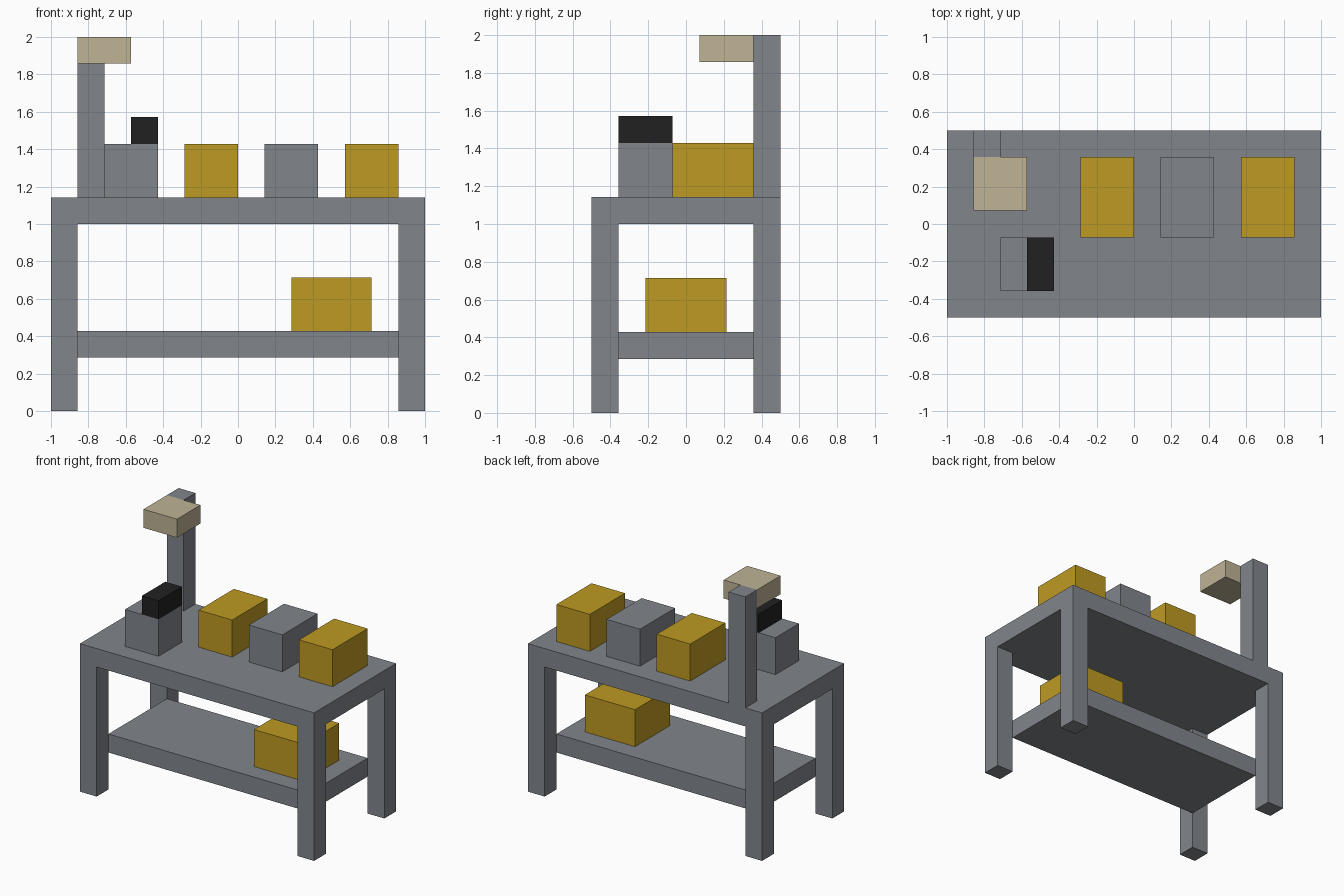
import bpy
import bmesh

cube = bpy.data.objects.get("Cube")
if cube:
    bpy.data.objects.remove(cube, do_unlink=True)

U = 1 / 7  # block size: the whole bench sits on this grid


def material(name, rgb):
    """Make a flat material from an sRGB 0-255 colour."""
    def linear(c):
        c /= 255
        return c / 12.92 if c <= 0.04045 else ((c + 0.055) / 1.055) ** 2.4
    colour = (*[linear(c) for c in rgb], 1)
    mat = bpy.data.materials.new(name)
    mat.use_nodes = True
    mat.diffuse_color = colour
    bsdf = mat.node_tree.nodes["Principled BSDF"]
    bsdf.inputs["Base Color"].default_value = colour
    bsdf.inputs["Roughness"].default_value = 0.8
    return mat


def box(name, x, y, z, mat):
    """Add a box spanning the given (low, high) ranges in blocks."""
    mesh = bpy.data.meshes.new(name)
    bm = bmesh.new()
    bmesh.ops.create_cube(bm, size=1)
    for v in bm.verts:
        v.co = [U * (r[0] if c < 0 else r[1]) for c, r in zip(v.co, (x, y, z))]
    bm.to_mesh(mesh)
    bm.free()
    mesh.materials.append(mat)
    obj = bpy.data.objects.new(name, mesh)
    bpy.context.collection.objects.link(obj)
    return obj


grey = material("steel grey", (129, 134, 140))
yellow = material("mustard yellow", (190, 154, 34))
tan = material("pale tan", (191, 179, 149))
black = material("black", (33, 33, 33))

# Bench: top, lower shelf and four legs
box("bench_top", (-7, 7), (-3.5, 3.5), (7, 8), grey)
box("lower_shelf", (-6, 6), (-2.5, 2.5), (2, 3), grey)
for side, x in (("right", (-7, -6)), ("left", (6, 7))):
    for end, y in (("front", (-3.5, -2.5)), ("back", (2.5, 3.5))):
        box(f"{end}_{side}_leg", x, y, (0, 7), grey)

# Lamp on its post
box("lamp_post", (-6, -5), (2.5, 3.5), (8, 14), grey)
box("lamp_head", (-6, -4), (0.5, 2.5), (13, 14), tan)

# Vise with its black jaw
box("vise_base", (-5, -3), (-2.5, -0.5), (8, 10), grey)
box("vise_jaw", (-4, -3), (-2.5, -0.5), (10, 11), black)

# Row of storage boxes on the top
for i, mat in enumerate((yellow, grey, yellow)):
    x = -2 + 3 * i
    box(f"storage_box_{i + 1}", (x, x + 2), (-0.5, 2.5), (8, 10), mat)

# Crate on the lower shelf
box("shelf_crate", (2, 5), (-1.5, 1.5), (3, 5), yellow)
